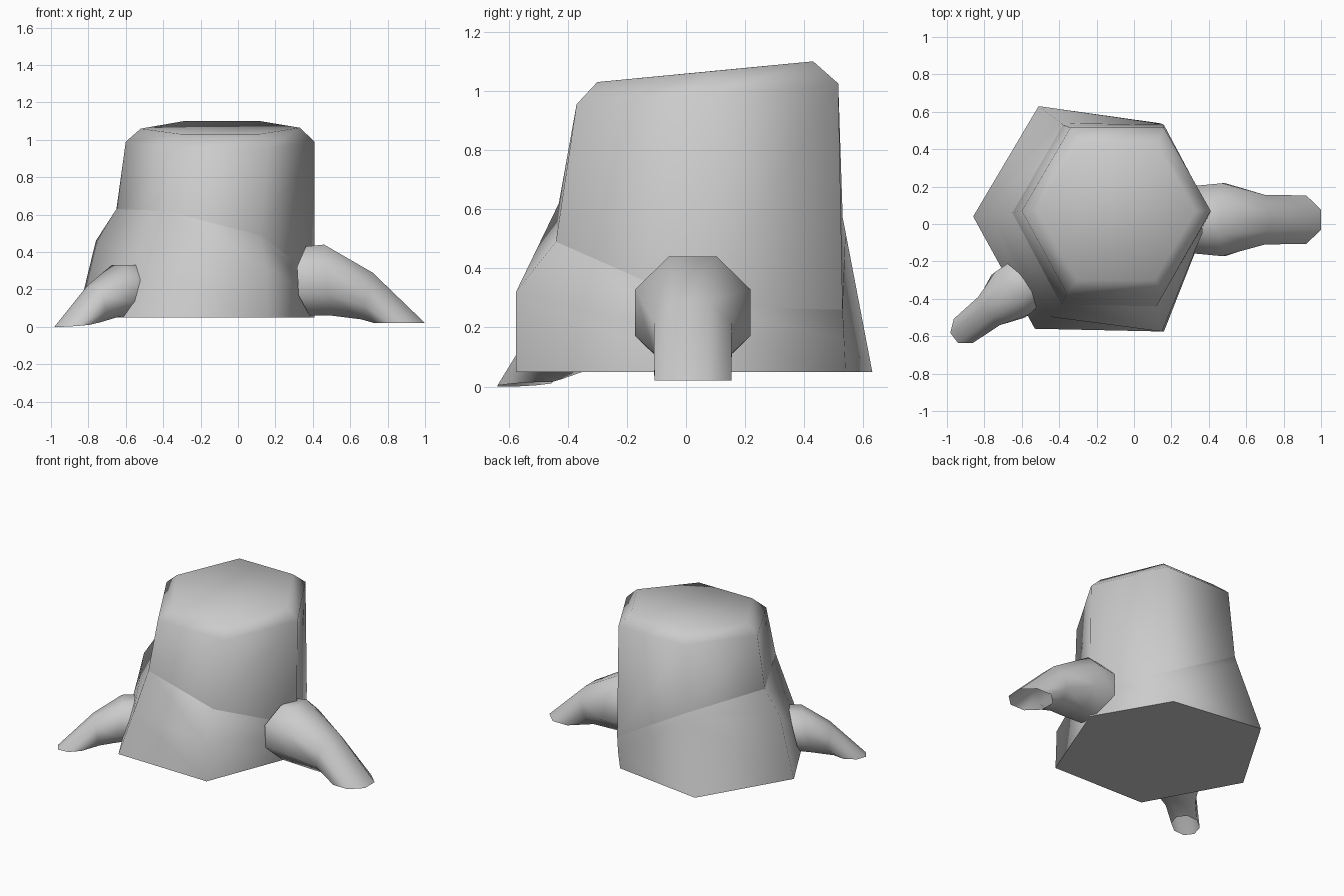
import bpy, bmesh, math
from mathutils import Vector

if "Cube" in bpy.data.objects:
    bpy.data.objects.remove(bpy.data.objects["Cube"])


def finish(name, bm, angle):
    bmesh.ops.recalc_face_normals(bm, faces=bm.faces)
    mesh = bpy.data.meshes.new(name)
    bm.to_mesh(mesh)
    bm.free()
    obj = bpy.data.objects.new(name, mesh)
    bpy.context.collection.objects.link(obj)
    bpy.ops.object.select_all(action='DESELECT')
    obj.select_set(True)
    bpy.context.view_layer.objects.active = obj
    bpy.ops.object.shade_smooth_by_angle(angle=math.radians(angle))
    return obj


def loft(name, rings, angle, cap_start=False, cap_end=False, split=False):
    """Skin a list of closed rings; split cuts each quad along one diagonal."""
    bm = bmesh.new()
    loops = [[bm.verts.new(p) for p in ring] for ring in rings]
    for a, b in zip(loops, loops[1:]):
        n = len(a)
        for i in range(n):
            j = (i + 1) % n
            if split:
                bm.faces.new((a[i], a[j], b[j]))
                bm.faces.new((a[i], b[j], b[i]))
            else:
                bm.faces.new((a[i], a[j], b[j], b[i]))
    if cap_start:
        bm.faces.new(loops[0])
    if cap_end:
        bm.faces.new(loops[-1])
    return finish(name, bm, angle)


# Six-sided rings, ordered front-left, front-right, right, back-right, back-left, left
seam = [(-.39, -.43, .62), (.12, -.44, .49), (.41, .06, .27),
        (.16, .53, .26), (-.38, .53, .57), (-.65, .06, .63)]
rim = [(-.36, -.37, .955), (.16, -.37, .955), (.41, .07, .99),
       (.16, .515, 1.025), (-.34, .515, 1.025), (-.60, .07, .99)]
cap = [(-.30, -.30, 1.03), (.11, -.30, 1.03), (.33, .07, 1.065),
       (.12, .43, 1.10), (-.29, .43, 1.10), (-.52, .07, 1.06)]
flare_mid = [(-.46, -.495, .33), (.15, -.575, .32), (.41, .06, .16),
             (.15, .535, .16), (-.39, .54, .52), (-.76, .05, .46)]
base = [(-.53, -.56, .05), (.16, -.575, .05), (.41, .06, .05),
        (.13, .54, .05), (-.51, .63, .05), (-.86, .04, .05)]

# Upper trunk with chamfered, tilted cut top
loft("trunk", [seam, rim, cap], 80, cap_end=True)

# Flared lower trunk with slanted top seam
loft("trunk_flare", [seam, flare_mid, base], 80, cap_end=True, split=True)


def root(name, origin, heading, sections, wrap=0.0):
    """Octagonal tube; section = top distance, top z, bottom distance, bottom z, half width."""
    d = Vector((math.cos(heading), math.sin(heading), 0))
    side = Vector((-d.y, d.x, 0))
    k = 1 / math.cos(math.pi / 8)
    rings = []
    for n, (t1, z1, t0, z0, w) in enumerate(sections):
        ring = []
        for i in range(8):
            a = math.pi / 8 + i * math.pi / 4
            u, v = k * math.cos(a), k * math.sin(a)
            t = (t1 + t0) / 2 + v * (t1 - t0) / 2
            z = (z1 + z0) / 2 + v * (z1 - z0) / 2
            if n == 0:
                t -= wrap * abs(u) * w  # start follows the trunk corner
            ring.append(Vector(origin) + d * t + side * (u * w) + Vector((0, 0, z)))
        rings.append(ring)
    loft(name, rings, 60)


# Roots, open where they meet the ground
root("right_root", (0, .023, 0), 0,
     [(.40, .43, .42, .06, .18), (.46, .44, .50, .06, .195),
      (.72, .29, .66, .04, .132), (1.0, .02, .73, .02, .13)], wrap=.5)
root("left_root", (-.60, -.33, 0), math.radians(217.7),
     [(-.03, .33, .03, .06, .14), (.05, .33, .11, .05, .145),
      (.23, .22, .20, .025, .095), (.457, 0, .25, .015, .082)])
